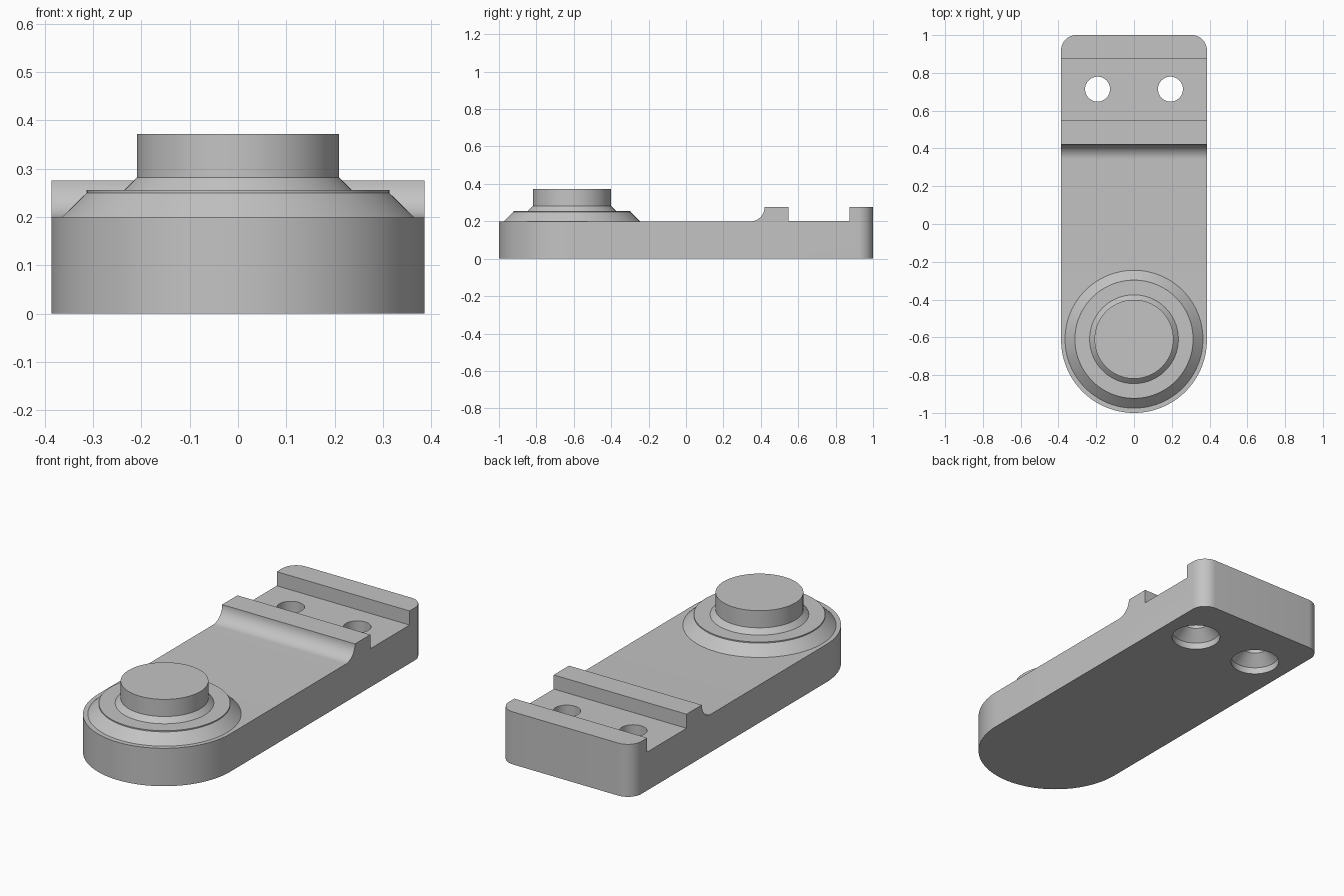
import bpy, bmesh
from math import cos, sin, pi, radians
from mathutils import Vector

cube = bpy.data.objects.get("Cube")
if cube:
    bpy.data.objects.remove(cube, do_unlink=True)

grey = bpy.data.materials.new("plain grey")
grey.use_nodes = True
COLOUR = (0.55, 0.55, 0.55, 1)
grey.diffuse_color = COLOUR
grey.node_tree.nodes["Principled BSDF"].inputs["Base Color"].default_value = COLOUR

HALF_W, END_Y, DECK, LEDGE = 0.386, -0.614, 0.199, 0.276


def arc(cx, cy, r, start, end, steps):
    """Points along an arc, angles in degrees."""
    angles = [radians(start + (end - start) * i / steps) for i in range(steps + 1)]
    return [(cx + r * cos(a), cy + r * sin(a)) for a in angles]


def make_object(name, bm):
    bmesh.ops.recalc_face_normals(bm, faces=bm.faces)
    mesh = bpy.data.meshes.new(name)
    bm.to_mesh(mesh)
    bm.free()
    mesh.materials.append(grey)
    obj = bpy.data.objects.new(name, mesh)
    bpy.context.collection.objects.link(obj)
    return obj


def prism(name, points, offset):
    bm = bmesh.new()
    face = bm.faces.new([bm.verts.new(p) for p in points])
    new = bmesh.ops.extrude_face_region(bm, geom=[face])["geom"]
    bmesh.ops.translate(bm, vec=Vector(offset),
                        verts=[v for v in new if isinstance(v, bmesh.types.BMVert)])
    return make_object(name, bm)


def lathe(name, profile, x, y, steps=96):
    """Closed solid turned from (radius, height) points."""
    bm = bmesh.new()
    rings = [[bm.verts.new((x + r * cos(2 * pi * i / steps),
                            y + r * sin(2 * pi * i / steps), z))
              for i in range(steps)] for r, z in profile]
    for low, high in zip(rings, rings[1:]):
        for i in range(steps):
            j = (i + 1) % steps
            bm.faces.new((low[i], low[j], high[j], high[i]))
    bm.faces.new(rings[0][::-1])
    bm.faces.new(rings[-1])
    return make_object(name, bm)


def apply_boolean(obj, tool, operation):
    mod = obj.modifiers.new(operation.title(), "BOOLEAN")
    mod.operation, mod.object, mod.solver = operation, tool, "EXACT"
    graph = bpy.context.evaluated_depsgraph_get()
    result = bpy.data.meshes.new_from_object(obj.evaluated_get(graph))
    obj.modifiers.clear()
    obj.data = result
    bpy.data.objects.remove(tool, do_unlink=True)


# Plan outline: round front end, small rounded back corners
CORNER = 0.08
outline = (arc(0, END_Y, HALF_W, 180, 360, 64)
           + arc(HALF_W - CORNER, 1 - CORNER, CORNER, 0, 90, 12)
           + arc(CORNER - HALF_W, 1 - CORNER, CORNER, 90, 180, 12))
body = prism("body_plate", [(x, y, 0) for x, y in outline], (0, 0, 0.4))

# Side profile: flat deck, curved step, groove and back lip
FILLET = LEDGE - DECK
side = ([(-1.1, -0.1), (-1.1, DECK)]
        + arc(0.42 - FILLET, LEDGE, FILLET, -90, 0, 16)
        + [(0.547, LEDGE), (0.547, DECK + 0.003), (0.873, DECK + 0.003),
           (0.873, LEDGE), (1.1, LEDGE), (1.1, -0.1)])
cutter = prism("side_profile", [(-0.5, y, z) for y, z in side], (1, 0, 0))
apply_boolean(body, cutter, "INTERSECT")

# Countersunk screw holes
for s in (-1, 1):
    hole = lathe("hole_cutter", [(0.12, -0.05), (0.12, 0.035), (0.066, 0.089),
                                 (0.066, 0.3)], s * 0.193, 0.714, 64)
    apply_boolean(body, hole, "DIFFERENCE")

# Stepped round boss
boss = lathe("round_boss", [(0.365, 0.19), (0.365, DECK), (0.313, 0.25), (0.313, 0.256),
                            (0.235, 0.256), (0.209, 0.282), (0.209, 0.372)], 0, END_Y + 0.004)

bpy.ops.object.select_all(action="DESELECT")
for obj in (body, boss):
    obj.select_set(True)
    bpy.context.view_layer.objects.active = obj
bpy.ops.object.shade_smooth_by_angle(angle=radians(25))
